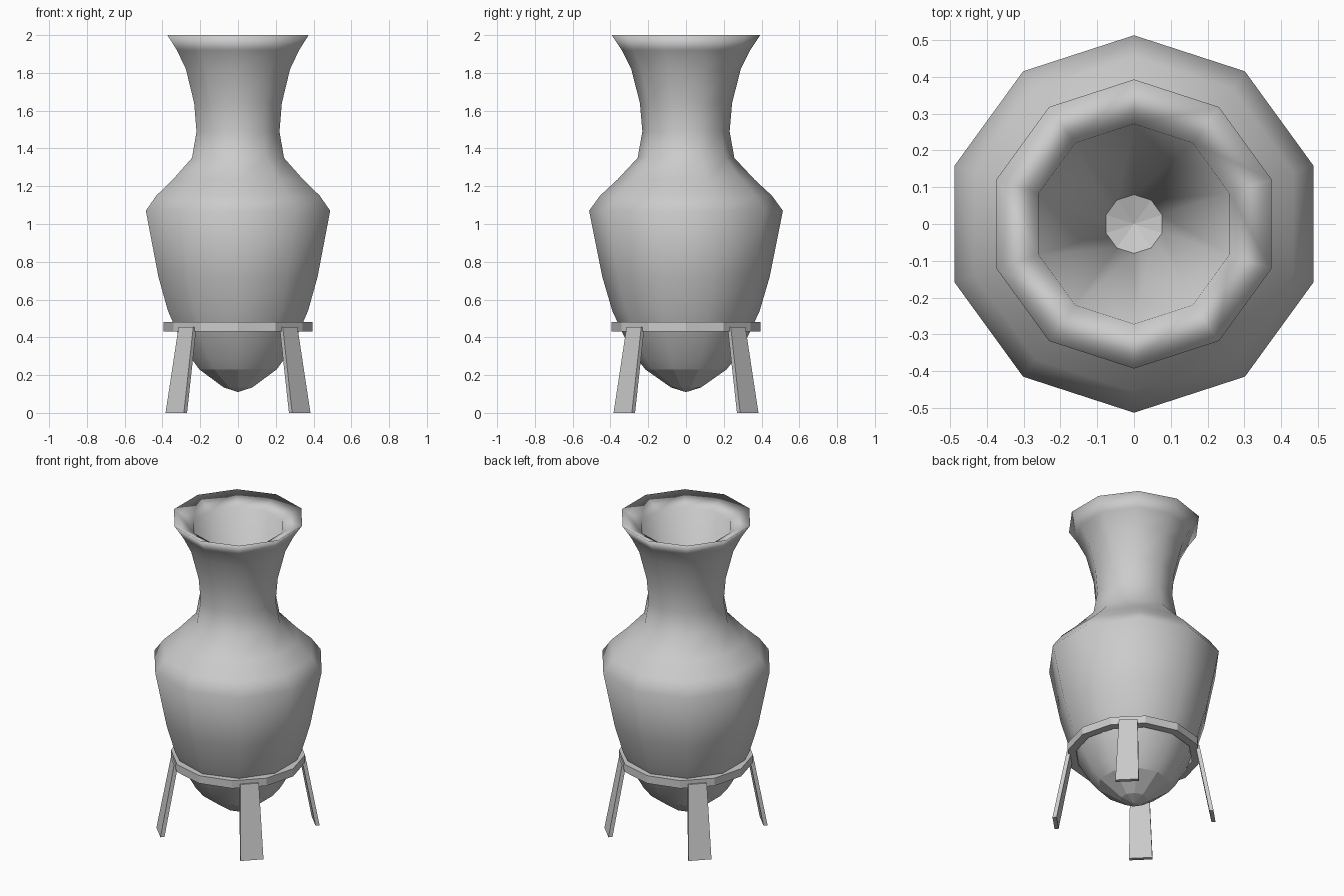
import bpy, bmesh
from math import sin, cos, pi
from mathutils import Vector

if "Cube" in bpy.data.objects:
    bpy.data.objects.remove(bpy.data.objects["Cube"])


def make_object(name, bm, smooth=None):
    bmesh.ops.recalc_face_normals(bm, faces=bm.faces)
    if smooth:
        for f in bm.faces:
            f.smooth = smooth(f)
    mesh = bpy.data.meshes.new(name)
    bm.to_mesh(mesh)
    bm.free()
    obj = bpy.data.objects.new(name, mesh)
    bpy.context.collection.objects.link(obj)
    return obj


def lathe(bm, profile, sides, closed=False):
    """Revolve (radius, z) points about z, first corner on +y."""
    rings = []
    for r, z in profile:
        if r == 0:
            rings.append([bm.verts.new((0, 0, z))] * sides)
        else:
            rings.append([bm.verts.new((r * cos(pi / 2 + 2 * pi * i / sides),
                                        r * sin(pi / 2 + 2 * pi * i / sides), z))
                          for i in range(sides)])
    pairs = list(zip(rings, rings[1:]))
    if closed:
        pairs.append((rings[-1], rings[0]))
    for a, b in pairs:
        for i in range(sides):
            j = (i + 1) % sides
            bm.faces.new(list(dict.fromkeys((a[i], a[j], b[j], b[i]))))


# Vase: outer wall, flared rim, tapering inner wall and floor
bm = bmesh.new()
lathe(bm, [(0, .11), (.08, .135), (.215, .23), (.262, .29), (.33, .41),
           (.39, .54), (.443, .72), (.513, 1.07), (.455, 1.15),
           (.363, 1.235), (.256, 1.35), (.231, 1.49), (.244, 1.64),
           (.29, 1.82), (.34, 1.92), (.393, 2.0),
           (.272, 1.94), (.08, .17), (0, .145)], 10)
make_object("vase", bm, lambda f: f.calc_center_median().z > .22)

# Stand hoop
bm = bmesh.new()
lathe(bm, [(.395, .43), (.395, .48), (.345, .48), (.345, .43)], 12, closed=True)
make_object("stand_hoop", bm)

# Four splayed flat legs on the diagonals
for k, label in enumerate(("back_right", "back_left", "front_left", "front_right")):
    a = pi / 4 + k * pi / 2
    out, side = Vector((cos(a), sin(a), 0)), Vector((-sin(a), cos(a), 0))
    bm = bmesh.new()
    bmesh.ops.create_cube(bm, size=1)
    for v in bm.verts:
        top = v.co.z > 0
        radius, width, z = (.378, .11, .455) if top else (.462, .137, 0)
        v.co = (out * (radius + v.co.x * .024) + side * (v.co.y * width)
                + Vector((0, 0, z)))
    make_object("leg_" + label, bm)
